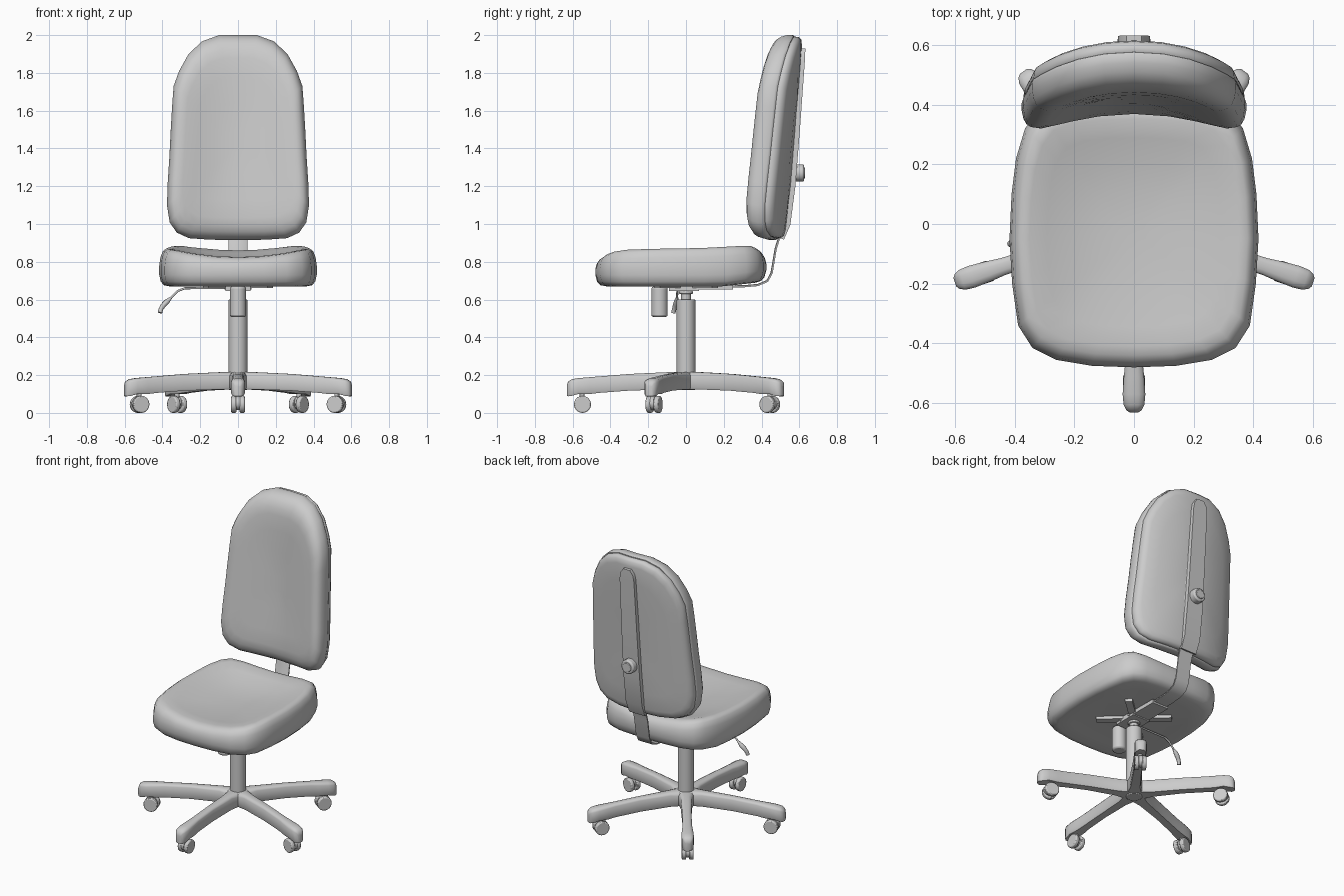
import bpy, bmesh, math
from mathutils import Vector, Matrix

if "Cube" in bpy.data.objects:
    bpy.data.objects.remove(bpy.data.objects["Cube"])


def smooth(ob, angle=40):
    bpy.ops.object.select_all(action='DESELECT')
    ob.select_set(True)
    bpy.context.view_layer.objects.active = ob
    bpy.ops.object.shade_smooth_by_angle(angle=math.radians(angle))
    return ob


def loft(name, rings, angle=40):
    """Skin a list of equal-length point rings and cap both ends."""
    bm = bmesh.new()
    vs = [[bm.verts.new(p) for p in ring] for ring in rings]
    n = len(vs[0])
    for a, b in zip(vs, vs[1:]):
        for i in range(n):
            j = (i + 1) % n
            bm.faces.new((a[i], a[j], b[j], b[i]))
    bm.faces.new(vs[0])
    bm.faces.new(vs[-1])
    bmesh.ops.recalc_face_normals(bm, faces=bm.faces)
    me = bpy.data.meshes.new(name)
    bm.to_mesh(me)
    bm.free()
    ob = bpy.data.objects.new(name, me)
    bpy.context.collection.objects.link(ob)
    return smooth(ob, angle)


def cushion(name, half, center, layers, place):
    """Mirror a half outline, scale it per layer and place each point."""
    outline = half + [(-u, v) for u, v in half[-2:0:-1]]
    cu, cv = center
    return loft(name, [[place(cu + (u - cu) * s, cv + (v - cv) * s, d) for u, v in outline]
                       for s, d in layers], 50)


def strip(name, path, t):
    """Flat bar following (y, z, half width) points."""
    rings = []
    for i, (y, z, w) in enumerate(path):
        a, b = path[max(i - 1, 0)], path[min(i + 1, len(path) - 1)]
        d = Vector((0, b[0] - a[0], b[1] - a[1])).normalized()
        nrm = Vector((0, -d.z, d.y)) * t
        c, e = Vector((0, y, z)), min(w * 0.2, t)
        rings.append([c + Vector((x, 0, 0)) + nrm * k for x, k in
                      ((-w, -1), (w, -1), (w, 0.3), (w - e, 1), (-w + e, 1), (-w, 0.3))])
    return loft(name, rings)


def cylinder(name, r, depth, loc, rot=(0, 0, 0), bevel=0.005, verts=28):
    bpy.ops.mesh.primitive_cylinder_add(vertices=verts, radius=r, depth=depth, location=loc, rotation=rot)
    ob = bpy.context.object
    ob.name = name
    if bevel:
        m = ob.modifiers.new('bevel', 'BEVEL')
        m.width, m.segments, m.limit_method = bevel, 2, 'ANGLE'
    return smooth(ob)


def box(name, size, loc, rz=0):
    bpy.ops.mesh.primitive_cube_add(size=1, location=loc, rotation=(0, 0, rz))
    ob = bpy.context.object
    ob.name = name
    ob.scale = size
    return ob


def tube(name, pts):
    """Round rod through (x, y, z, radius) points."""
    cu = bpy.data.curves.new(name, 'CURVE')
    cu.dimensions, cu.bevel_depth, cu.bevel_resolution, cu.use_fill_caps = '3D', 1, 3, True
    sp = cu.splines.new('POLY')
    sp.points.add(len(pts) - 1)
    for p, (x, y, z, r) in zip(sp.points, pts):
        p.co, p.radius = (x, y, z, 1), r
    ob = bpy.data.objects.new(name, cu)
    bpy.context.collection.objects.link(ob)


# Seat cushion: dished on top, raised toward the back
def seat_point(x, y, z):
    w = max(0, min(1, (z - 0.74) / 0.09))
    rise = 0.35 * x * x - 0.012 + 0.035 * max(0, min(1, (y + 0.05) / 0.4)) ** 2
    low = 0.025 * max(0, (y - 0.2) / 0.22) * (1 - w)
    return (x, y, z + w * rise + low)


seat_half = [(0, -0.48), (0.14, -0.475), (0.26, -0.455), (0.34, -0.415), (0.388, -0.34),
             (0.408, -0.2), (0.417, -0.05), (0.41, 0.1), (0.395, 0.22), (0.365, 0.32),
             (0.32, 0.38), (0.24, 0.41), (0.12, 0.422), (0, 0.425)]
cushion('seat', seat_half, (0, -0.03),
        [(0.3, 0.68), (0.7, 0.678), (0.87, 0.67), (0.94, 0.676), (0.98, 0.695), (1, 0.73), (1, 0.765),
         (0.985, 0.795), (0.955, 0.818), (0.91, 0.832), (0.84, 0.837), (0.7, 0.832), (0.5, 0.824),
         (0.3, 0.82), (0.12, 0.818)], seat_point)


# Backrest: leaning and wrapped forward at the sides
def back_point(x, z, d):
    return (x, 0.37 + d + 0.085 * (z - 1.05) - 0.6 * x * x, z)


back_half = [(0, 0.915), (0.15, 0.917), (0.26, 0.925), (0.325, 0.955), (0.362, 1.01), (0.376, 1.1),
             (0.372, 1.22), (0.363, 1.36), (0.356, 1.5), (0.349, 1.62), (0.341, 1.73), (0.312, 1.81),
             (0.262, 1.9), (0.19, 1.967), (0.1, 2.0), (0, 2.0)]
cushion('backrest_cushion', back_half, (0, 1.45),
        [(0.12, 0.006), (0.35, 0.004), (0.6, 0), (0.78, 0), (0.86, 0.006), (0.92, 0.02), (0.96, 0.038),
         (0.985, 0.06), (1, 0.09), (1, 0.115), (0.99, 0.125), (0.96, 0.127)], back_point)
cushion('backrest_shell', back_half, (0, 1.45),
        [(0.9, 0.115), (0.975, 0.12), (0.985, 0.13), (0.98, 0.148), (0.955, 0.162), (0.9, 0.168),
         (0.7, 0.17), (0.4, 0.17), (0.12, 0.17)], back_point)

# Back support: strap, cover and adjusting knob
strip('back_strap', [(0.0, 0.668, 0.05), (0.3, 0.67, 0.05), (0.38, 0.677, 0.05), (0.43, 0.698, 0.05),
                     (0.453, 0.74, 0.05), (0.475, 0.87, 0.05), (0.5, 0.95, 0.05), (0.55, 1.1, 0.05)], 0.006)
strip('back_bar_cover', [(0.5, 0.925, 0.058), (0.533, 1.0, 0.06), (0.559, 1.2, 0.06), (0.583, 1.5, 0.057),
                         (0.609, 1.86, 0.053), (0.611, 1.9, 0.046), (0.612, 1.93, 0.025)][::-1], -0.02)
cylinder('back_knob', 0.046, 0.05, (0, 0.6, 1.27), (math.pi / 2, 0, 0), 0.008)
cylinder('back_knob_cap', 0.03, 0.01, (0, 0.625, 1.27), (math.pi / 2, 0, 0), 0.003)

# Mechanism under the seat
box('mechanism_plate', (0.12, 0.34, 0.025), (0, 0.08, 0.665))
box('mechanism_block', (0.13, 0.16, 0.03), (0, -0.01, 0.66))
for i, s in enumerate((-1, 1)):
    box(f'seat_arm_{i}', (0.46, 0.045, 0.02), (0, 0, 0.671), s * math.radians(42))
    for j, y in enumerate((-0.05, 0.03)):
        cylinder(f'mechanism_bolt_{i}{j}', 0.01, 0.01, (s * 0.067, y, 0.662), (0, math.pi / 2, 0), 0, 12)
cylinder('spring_housing', 0.043, 0.16, (0, -0.14, 0.588), bevel=0.01)
tube('lever_rod', [(0, -0.04, 0.662, 0.006), (-0.28, -0.04, 0.66, 0.006), (-0.32, -0.045, 0.645, 0.006),
                   (-0.37, -0.05, 0.595, 0.006)])
tube('lever_handle', [(-0.355, -0.048, 0.61, 0.007), (-0.375, -0.05, 0.59, 0.014), (-0.395, -0.056, 0.57, 0.014),
                      (-0.408, -0.062, 0.55, 0.012), (-0.413, -0.067, 0.53, 0.012)])

# Gas column
cylinder('column', 0.05, 0.48, (0, 0, 0.36), bevel=0.006)
cylinder('column_neck', 0.026, 0.08, (0, 0, 0.63), bevel=0)
cylinder('column_collar', 0.036, 0.016, (0, 0, 0.638), bevel=0.003)
cylinder('base_hub', 0.065, 0.09, (0, 0, 0.17), bevel=0.012)

# Five-legged base with twin-wheel casters
leg_sections = [(0.0, 0.125, 0.216, 0.048), (0.06, 0.125, 0.216, 0.046), (0.11, 0.124, 0.215, 0.034),
                (0.3, 0.118, 0.206, 0.028), (0.46, 0.106, 0.193, 0.029), (0.51, 0.1, 0.189, 0.034),
                (0.57, 0.1, 0.184, 0.038), (0.605, 0.09, 0.178, 0.035), (0.624, 0.088, 0.166, 0.025),
                (0.631, 0.09, 0.145, 0.014)]
for k in range(5):
    a = math.radians(-90 + 72 * k)
    rot = Matrix.Rotation(a, 4, 'Z')
    rings = []
    for r, lo, hi, w in leg_sections:
        c = w * 0.45
        prof = [(-w * 0.85, lo), (w * 0.85, lo), (w, lo + 0.01), (w, hi - c), (w * 0.8, hi - c * 0.35),
                (w * 0.4, hi), (-w * 0.4, hi), (-w * 0.8, hi - c * 0.35), (-w, hi - c), (-w, lo + 0.01)]
        rings.append([rot @ Vector((r, y, z)) for y, z in prof])
    loft(f'base_leg_{k}', rings, 45)
    cylinder(f'caster_stem_{k}', 0.013, 0.08, rot @ Vector((0.55, 0, 0.085)), bevel=0, verts=12)
    cylinder(f'caster_body_{k}', 0.036, 0.02, rot @ Vector((0.555, 0, 0.052)), (math.pi / 2, 0, a), 0)
    for s in (-1, 1):
        cylinder(f'caster_wheel_{k}_{"left" if s < 0 else "right"}', 0.045, 0.027,
                 rot @ Vector((0.548, s * 0.0225, 0.045)), (math.pi / 2, 0, a), 0.006)
